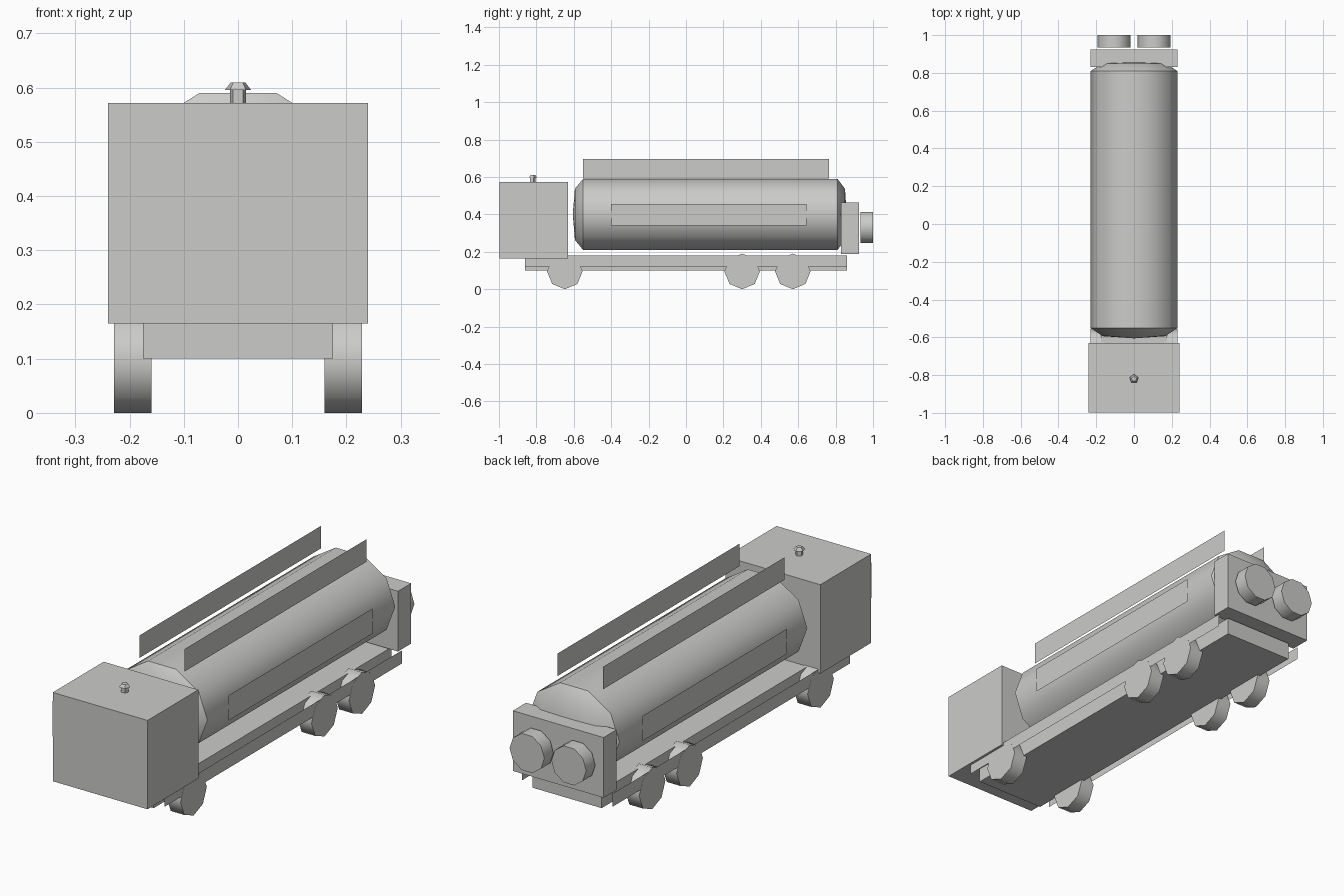
import bpy, bmesh, math

if "Cube" in bpy.data.objects:
    bpy.data.objects.remove(bpy.data.objects["Cube"])

grey = bpy.data.materials.new("light grey")
grey.diffuse_color = (0.6, 0.6, 0.59, 1)
grey.use_nodes = True
grey.node_tree.nodes["Principled BSDF"].inputs["Base Color"].default_value = grey.diffuse_color


def finish(name, bm, smooth_angle=0):
    bmesh.ops.recalc_face_normals(bm, faces=bm.faces)
    if smooth_angle:
        for f in bm.faces:
            f.smooth = True
        for e in bm.edges:
            e.smooth = e.calc_face_angle(0) < math.radians(smooth_angle)
    me = bpy.data.meshes.new(name)
    bm.to_mesh(me)
    bm.free()
    me.materials.append(grey)
    ob = bpy.data.objects.new(name, me)
    bpy.context.collection.objects.link(ob)
    return ob


def box(name, x, y, z):
    bm = bmesh.new()
    bmesh.ops.create_cube(bm, size=1)
    for v in bm.verts:
        v.co = [(a + b) / 2 + c * (b - a) for c, (a, b) in zip(v.co, (x, y, z))]
    return finish(name, bm)


def sheet(name, corners):
    bm = bmesh.new()
    bm.faces.new([bm.verts.new(c) for c in corners])
    me = bpy.data.meshes.new(name)
    bm.to_mesh(me)
    bm.free()
    me.materials.append(grey)
    bpy.context.collection.objects.link(bpy.data.objects.new(name, me))


def side_sheet(name, x, y0, y1, z0, z1):
    c = [(x, y0, z0), (x, y1, z0), (x, y1, z1), (x, y0, z1)]
    sheet(name, c if x > 0 else c[::-1])


def end_sheet(name, y, x0, x1, z0, z1):
    c = [(x0, y, z0), (x1, y, z0), (x1, y, z1), (x0, y, z1)]
    sheet(name, c if y < 0 else c[::-1])


def lathe(name, profile, sides, place, start=0, angle=50):
    """profile: (radius, distance along axis); place maps (u, v, axis) to xyz"""
    bm = bmesh.new()
    rings = []
    for r, d in profile:
        rings.append([bm.verts.new(place(r * math.cos(start + math.tau * i / sides),
                                         r * math.sin(start + math.tau * i / sides), d))
                      for i in range(sides)])
    for a, b in zip(rings, rings[1:]):
        for i in range(sides):
            j = (i + 1) % sides
            bm.faces.new((a[i], a[j], b[j], b[i]))
    bm.faces.new(rings[0])
    bm.faces.new(rings[-1])
    bmesh.ops.remove_doubles(bm, verts=bm.verts, dist=1e-5)
    return finish(name, bm, angle)


# Chassis, cab and rear cabinet
box("chassis", (-0.175, 0.175), (-0.86, 0.86), (0.1, 0.18))
box("cab", (-0.24, 0.24), (-0.998, -0.63), (0.165, 0.572))
box("rear_cabinet", (-0.23, 0.23), (0.83, 0.925), (0.187, 0.463))

# Tank with shallow domed ends
lathe("tank", [(0.02, -0.605), (0.72, -0.594), (1, -0.55),
               (1, 0.81), (0.72, 0.85), (0.02, 0.859)], 10,
      lambda u, v, d: (0.23 * u, d, 0.4 + 0.2 * v))

# Roof beacon: stem and cap
lathe("beacon_stem", [(0.016, 0.57), (0.016, 0.597)], 5,
      lambda u, v, d: (u, -0.82 + v, d), math.pi / 2)
lathe("beacon_cap", [(0.025, 0.596), (0.014, 0.61)], 5,
      lambda u, v, d: (u, -0.82 + v, d), math.pi / 2)

# Windscreen and grille
end_sheet("windscreen", -0.9995, -0.24, 0.24, 0.37, 0.533)
end_sheet("grille", -1.0, -0.135, 0.135, 0.195, 0.31)

for s, side in ((-1, "left"), (1, "right")):
    # Wheels
    for n, y in (("front", -0.648), ("middle", 0.3), ("rear", 0.571)):
        lathe(f"{side}_{n}_wheel", [(0.095, 0.16), (0.095, 0.229)], 8,
              lambda u, v, d, y=y: (s * d, y + u, 0.095 + v))
    # Hose reels at the back
    lathe(f"{side}_reel", [(0.088, 0.934), (0.088, 1.0)], 10,
          lambda u, v, d: (s * 0.106 + u, d, 0.33 + v))
    # Thin side and roof panels
    side_sheet(f"{side}_skirt", s * 0.2285, -0.86, 0.86, 0.12, 0.18)
    side_sheet(f"{side}_tank_panel", s * 0.231, -0.4, 0.645, 0.34, 0.455)
    side_sheet(f"{side}_roof_rail", s * 0.115, -0.55, 0.765, 0.592, 0.695)
    # Windows and lamps
    side_sheet(f"{side}_window", s * 0.241, -0.995, -0.695, 0.37, 0.533)
    end_sheet(f"{side}_headlight", -1.0, *sorted((s * 0.165, s * 0.231)), 0.204, 0.247)
    end_sheet(f"{side}_tail_light", 0.926, *sorted((s * 0.165, s * 0.22)), 0.2, 0.235)
